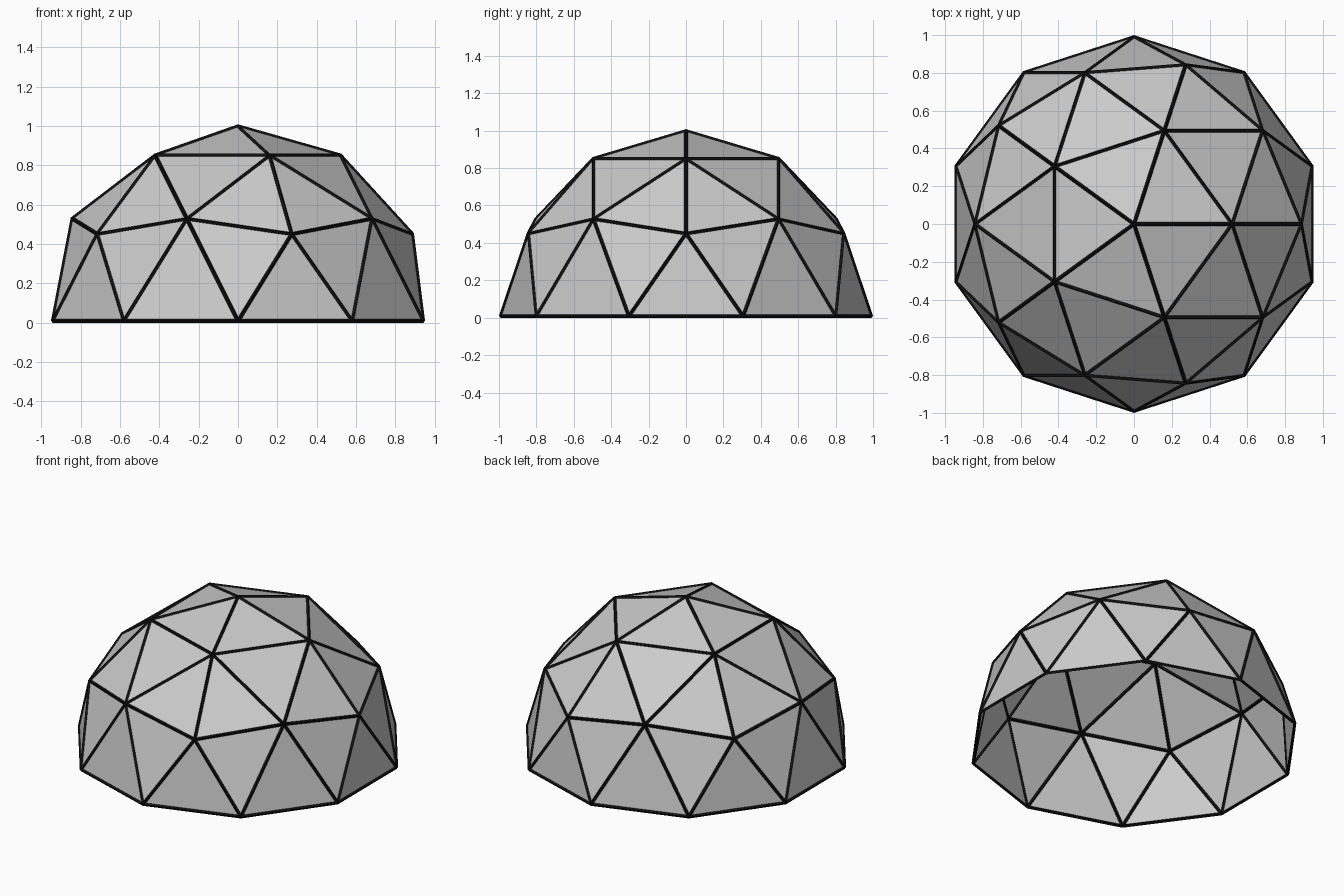
import bpy, bmesh

if "Cube" in bpy.data.objects:
    bpy.data.objects.remove(bpy.data.objects["Cube"])

R, LIFT, STRUT = 0.99, 0.008, 0.02


def half_icosphere(name):
    # two-frequency geodesic half sphere, flat shaded
    bm = bmesh.new()
    bmesh.ops.create_icosphere(bm, subdivisions=2, radius=R)
    bmesh.ops.delete(bm, geom=[v for v in bm.verts if v.co.z < -0.05], context='VERTS')
    bmesh.ops.translate(bm, verts=bm.verts, vec=(0, 0, LIFT))
    me = bpy.data.meshes.new(name)
    bm.to_mesh(me)
    bm.free()
    me.shade_flat()
    ob = bpy.data.objects.new(name, me)
    bpy.context.collection.objects.link(ob)
    return ob


# Grey triangular panels
panels = half_icosphere("dome_panels")

# Black struts along every panel edge, including the base ring
struts = half_icosphere("dome_struts")
wire = struts.modifiers.new("struts", 'WIREFRAME')
wire.thickness = STRUT
wire.offset = 0
wire.use_even_offset = True
wire.use_boundary = True
wire.use_replace = True

black = bpy.data.materials.new("strut_black")
black.diffuse_color = (0.005, 0.005, 0.005, 1)
black.use_nodes = True
black.node_tree.nodes["Principled BSDF"].inputs["Base Color"].default_value = black.diffuse_color
struts.data.materials.append(black)
